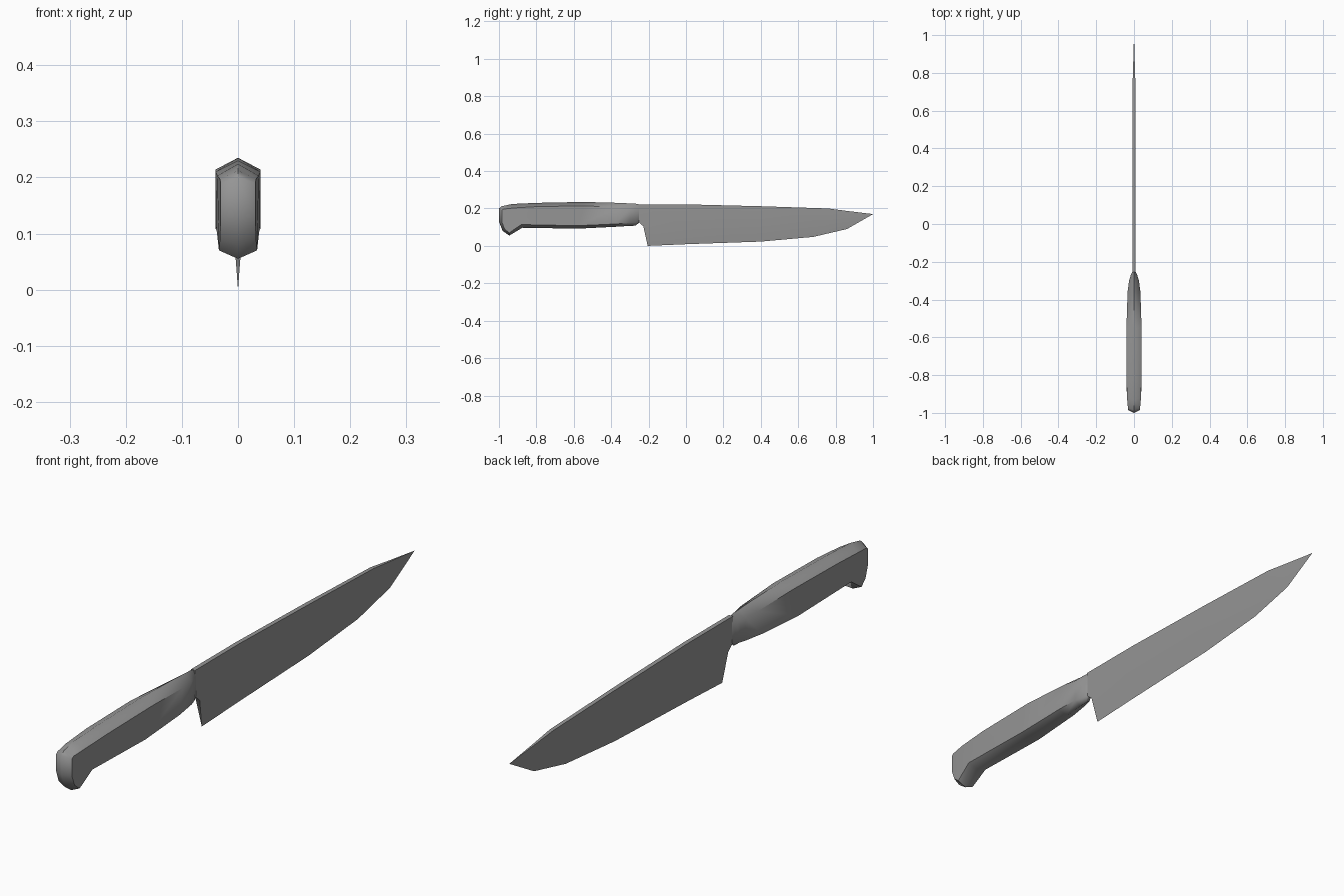
import bpy, bmesh, math

cube = bpy.data.objects.get("Cube")
if cube:
    bpy.data.objects.remove(cube, do_unlink=True)

# One grey for the whole knife
grey = bpy.data.materials.new("steel grey")
grey.use_nodes = True
colour = (0.3, 0.3, 0.3, 1)
grey.diffuse_color = colour
grey.node_tree.nodes["Principled BSDF"].inputs["Base Color"].default_value = colour


def finish(name, bm):
    bmesh.ops.remove_doubles(bm, verts=bm.verts, dist=0.0001)
    bmesh.ops.recalc_face_normals(bm, faces=bm.faces)
    mesh = bpy.data.meshes.new(name)
    bm.to_mesh(mesh)
    bm.free()
    mesh.materials.append(grey)
    ob = bpy.data.objects.new(name, mesh)
    bpy.context.collection.objects.link(ob)
    bpy.ops.object.select_all(action="DESELECT")
    ob.select_set(True)
    bpy.context.view_layer.objects.active = ob
    bpy.ops.object.shade_smooth_by_angle(angle=math.radians(58))


# Handle: ridge outline (y, z), side outline (y, z) and half width,
# running along the top, round the butt and back along the belly
outline = [
    (-.25, .222, -.25, .2, .008),
    (-.27, .226, -.27, .2, .017),
    (-.3, .227, -.3, .203, .026),
    (-.36, .23, -.36, .207, .034),
    (-.55, .235, -.55, .214, .04),
    (-.8, .23, -.8, .21, .04),
    (-.93, .224, -.92, .203, .037),
    (-.985, .212, -.975, .197, .032),
    (-1, .2, -.985, .19, .031),
    (-1, .13, -.985, .13, .031),
    (-.98, .08, -.97, .09, .032),
    (-.945, .055, -.945, .07, .034),
    (-.875, .097, -.88, .114, .039),
    (-.58, .092, -.58, .108, .04),
    (-.38, .102, -.38, .117, .034),
    (-.3, .107, -.3, .122, .026),
    (-.27, .108, -.27, .122, .017),
    (-.25, .125, -.25, .128, .008),
]
bm = bmesh.new()
n = len(outline)
ridge = [bm.verts.new((0, p[0], p[1])) for p in outline]
caps = []
for s in (1, -1):
    side = [bm.verts.new((s * p[4], p[2], p[3])) for p in outline]
    for i in range(n - 1):
        bm.faces.new((ridge[i], ridge[i + 1], side[i + 1], side[i]))
    for i in range(n // 2 - 1):
        bm.faces.new((side[i], side[i + 1], side[n - 2 - i], side[n - 1 - i]))
    caps.append(side)
left, right = caps
bm.faces.new((ridge[0], left[0], left[-1], ridge[-1], right[-1], right[0]))
finish("handle", bm)

# Blade: station y, spine z, shoulder z, cutting edge (y, z), half width
stations = [
    (-.255, .222, .128, -.255, .128, .008),
    (-.228, .222, .105, -.228, .105, .008),
    (-.228, .222, .105, -.205, 0, .008),
    (0, .222, .105, 0, .009, .008),
    (.4, .212, .11, .4, .023, .008),
    (.76, .2, .125, .68, .048, .007),
    (.86, .187, .145, .86, .09, .004),
    (1, .17, .17, 1, .17, 0),
]
bm = bmesh.new()
rings = []
for y, top, mid, edge_y, edge_z, w in stations:
    points = [(w, y, top), (w, y, mid), (0, edge_y, edge_z),
              (-w, y, mid), (-w, y, top)]
    rings.append([bm.verts.new(p) for p in points])
for a, b in zip(rings, rings[1:]):
    for i in range(5):
        j = (i + 1) % 5
        bm.faces.new((a[i], a[j], b[j], b[i]))
bm.faces.new(rings[0])
finish("blade", bm)
